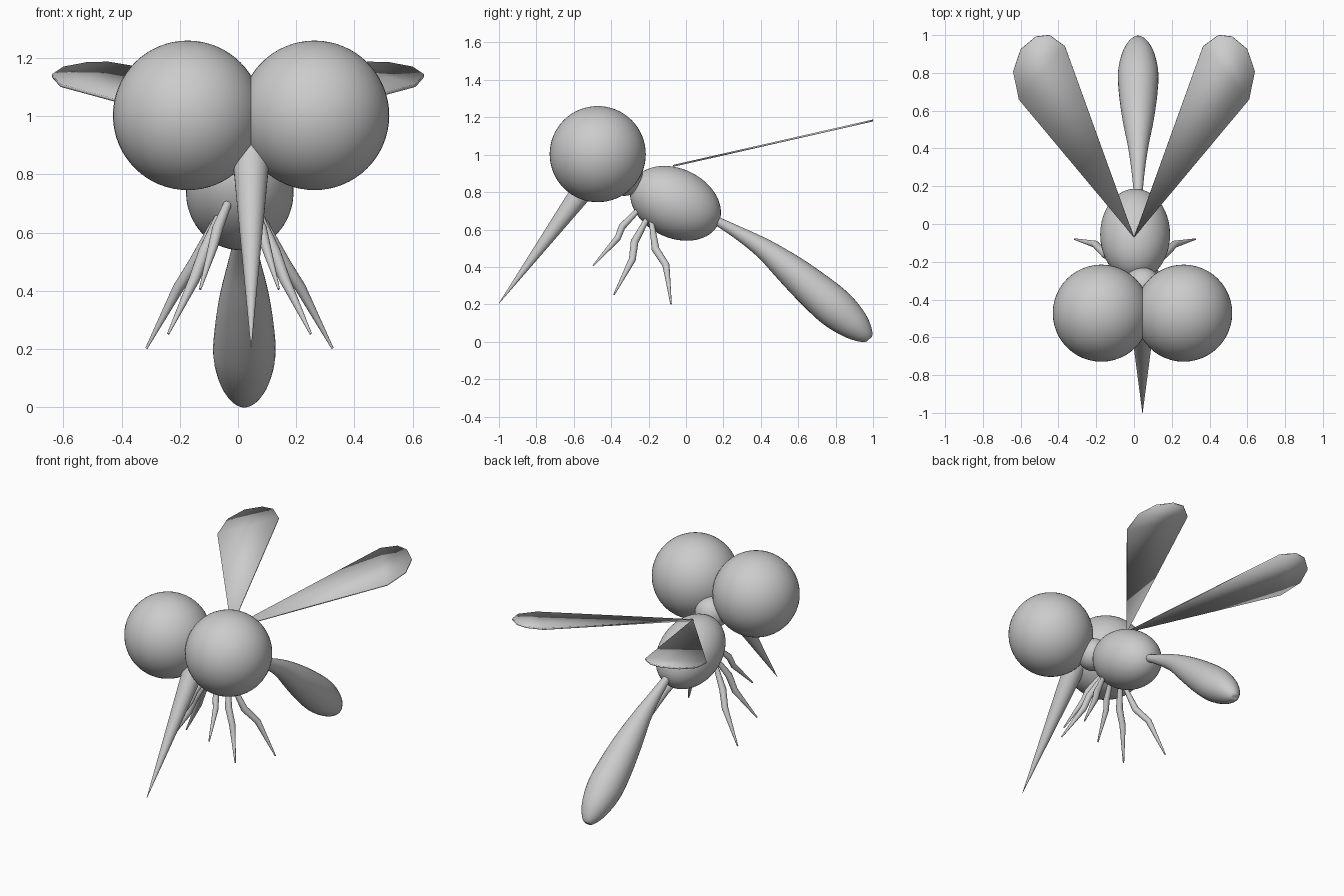
import bpy, bmesh, math
from mathutils import Vector

if "Cube" in bpy.data.objects:
    bpy.data.objects.remove(bpy.data.objects["Cube"])


def finish(name, bm, angle=40):
    bmesh.ops.recalc_face_normals(bm, faces=bm.faces[:])
    me = bpy.data.meshes.new(name)
    bm.to_mesh(me)
    bm.free()
    ob = bpy.data.objects.new(name, me)
    bpy.context.collection.objects.link(ob)
    bpy.ops.object.select_all(action='DESELECT')
    ob.select_set(True)
    bpy.context.view_layer.objects.active = ob
    bpy.ops.object.shade_smooth_by_angle(angle=math.radians(angle))
    return ob


def ball(name, loc, scale, tilt=0):
    bm = bmesh.new()
    bmesh.ops.create_uvsphere(bm, u_segments=48, v_segments=32, radius=1)
    ob = finish(name, bm)
    ob.location, ob.scale, ob.rotation_euler = loc, scale, (tilt, 0, 0)
    return ob


def smooth_path(p, steps):
    """Catmull-Rom refinement of (x, y, z, radius) points."""
    p = [Vector(v) for v in p]
    q = [2 * p[0] - p[1]] + p + [2 * p[-1] - p[-2]]
    out = []
    for i in range(1, len(q) - 2):
        a, b, c, d = q[i - 1:i + 3]
        for s in range(steps):
            t = s / steps
            out.append(0.5 * (2 * b + (c - a) * t + (2 * a - 5 * b + 4 * c - d) * t * t
                              + (3 * b - a - 3 * c + d) * t ** 3))
    return out + [p[-1]]


def tube(name, pts, sides=24):
    """Round tapered limb through (x, y, z, radius) points."""
    bm = bmesh.new()
    pts = [Vector(v) for v in pts]
    rings = []
    for i, p in enumerate(pts):
        tan = (pts[min(i + 1, len(pts) - 1)] - pts[max(i - 1, 0)]).to_3d()
        rot = tan.to_track_quat('Z', 'X')
        ring = []
        for k in range(sides):
            a = 2 * math.pi * k / sides
            off = rot @ Vector((math.cos(a), math.sin(a), 0))
            ring.append(bm.verts.new(p.to_3d() + off * p.w))
        rings.append(ring)
    for r, s in zip(rings, rings[1:]):
        for k in range(sides):
            j = (k + 1) % sides
            bm.faces.new((r[k], r[j], s[j], s[k]))
    bm.faces.new(rings[0])
    bm.faces.new(rings[-1])
    return finish(name, bm)


# Head: two big eyes and a small ball between them
for side, x in (("left", -0.173), ("right", 0.263)):
    ball(side + "_eye", (x, -0.472, 1.003), (0.257,) * 3)
ball("head", (0.045, -0.33, 0.88), (0.1,) * 3)

# Tilted egg-shaped thorax
ball("thorax", (0.006, -0.056, 0.74), (0.185, 0.2545, 0.185), math.radians(-25.8))

# Pointed snout
tube("snout", [(0.045, -0.47, 0.92, 0.07), (0.045, -1.0, 0.205, 0.001)], 32)

# Drooping club-shaped abdomen
tail = [(0.13, 0.665, 0.02), (0.28, 0.582, 0.035), (0.42, 0.495, 0.056),
        (0.56, 0.383, 0.084), (0.69, 0.272, 0.102), (0.80, 0.178, 0.107),
        (0.89, 0.10, 0.088), (0.945, 0.05, 0.06), (0.978, 0.02, 0.028), (0.982, 0.016, 0.002)]
tube("abdomen", smooth_path([(0.022, y, z, r) for y, z, r in tail], 4), 32)

# Three pairs of jointed legs
legs = {
    "front": [(0.03, -0.235, 0.725, 0.013), (0.075, -0.342, 0.615, 0.019),
              (0.09, -0.365, 0.555, 0.017), (0.135, -0.497, 0.406, 0.004)],
    "middle": [(0.06, -0.195, 0.68, 0.013), (0.12, -0.275, 0.535, 0.021),
               (0.155, -0.287, 0.44, 0.019), (0.245, -0.385, 0.252, 0.004)],
    "back": [(0.08, -0.185, 0.645, 0.013), (0.155, -0.163, 0.495, 0.021),
             (0.21, -0.107, 0.41, 0.019), (0.32, -0.08, 0.202, 0.004)],
}
# Flat wing outline, root first
outline = [(0.0, -0.07), (0.61, 0.66), (0.64, 0.807), (0.60, 0.925),
           (0.52, 0.992), (0.447, 1.0), (0.365, 0.94)]

for side, s in (("left", -1), ("right", 1)):
    for name, pts in legs.items():
        tube(f"{side}_{name}_leg", [(0.005 + s * x, y, z, r) for x, y, z, r in pts], 16)
    bm = bmesh.new()
    bm.faces.new([bm.verts.new((s * x, y, 0.94 + 0.227 * (y + 0.07))) for x, y in outline])
    wing = finish(side + "_wing", bm)
    mod = wing.modifiers.new("thickness", 'SOLIDIFY')
    mod.thickness = 0.01
    mod.offset = 0
